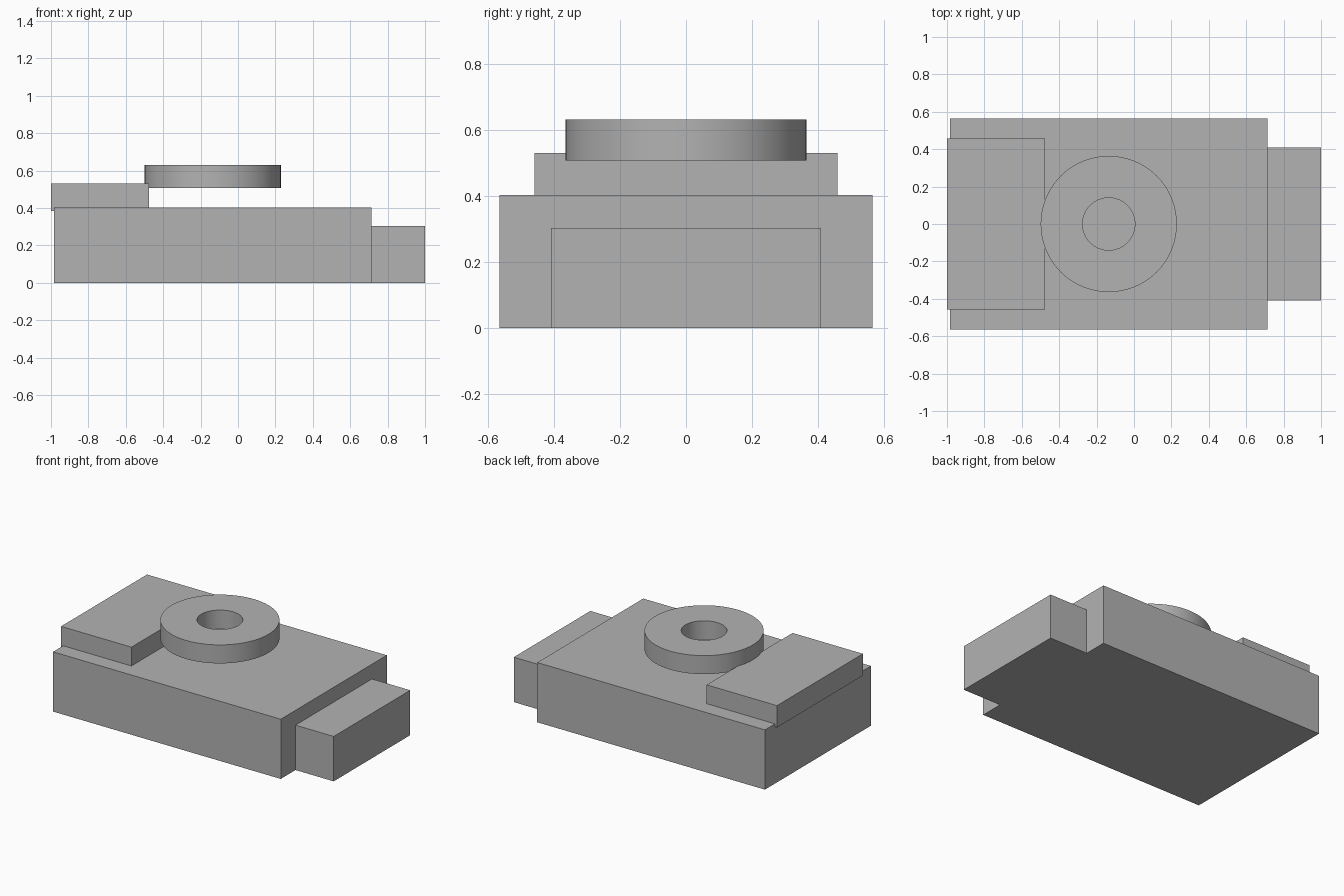
import bpy, bmesh, math
from mathutils import Matrix

cube = bpy.data.objects.get("Cube")
if cube:
    bpy.data.objects.remove(cube, do_unlink=True)

GREY = (0.45, 0.45, 0.45, 1)
grey = bpy.data.materials.new("plain grey")
grey.use_nodes = True
grey.diffuse_color = GREY
grey.node_tree.nodes["Principled BSDF"].inputs["Base Color"].default_value = GREY


def finish(name, bm):
    bmesh.ops.recalc_face_normals(bm, faces=bm.faces[:])
    mesh = bpy.data.meshes.new(name)
    bm.to_mesh(mesh)
    bm.free()
    mesh.materials.append(grey)
    obj = bpy.data.objects.new(name, mesh)
    bpy.context.collection.objects.link(obj)
    return obj


def block(name, x0, x1, half_width, z0, z1):
    """Box centred on y = 0."""
    bm = bmesh.new()
    place = Matrix.Translation(((x0 + x1) / 2, 0, (z0 + z1) / 2))
    size = Matrix.Diagonal((x1 - x0, 2 * half_width, z1 - z0, 1))
    bmesh.ops.create_cube(bm, size=1, matrix=place @ size)
    return finish(name, bm)


def ring(name, x, outer, inner, z0, z1, sides=72):
    """Flat washer: a rectangular section spun about a vertical axis."""
    bm = bmesh.new()
    section = [bm.verts.new((x + r, 0, z)) for r, z in
               ((inner, z0), (outer, z0), (outer, z1), (inner, z1))]
    edges = [bm.edges.new((section[i - 1], section[i])) for i in range(4)]
    bmesh.ops.spin(bm, geom=section + edges, cent=(x, 0, 0), axis=(0, 0, 1),
                   angle=math.tau, steps=sides, use_merge=True)
    bmesh.ops.remove_doubles(bm, verts=bm.verts[:], dist=0.0001)
    return finish(name, bm)


# Main body with the end tab and raised plate
block("body", -0.985, 0.715, 0.565, 0, 0.403)
block("end_tab", 0.715, 1.0, 0.408, 0, 0.303)
block("top_plate", -1.0, -0.475, 0.458, 0.383, 0.53)

# Dial ring held just above the body
dial = ring("dial_ring", -0.135, 0.364, 0.14, 0.506, 0.631)
bpy.ops.object.select_all(action="DESELECT")
dial.select_set(True)
bpy.context.view_layer.objects.active = dial
bpy.ops.object.shade_smooth_by_angle(angle=math.radians(30))
